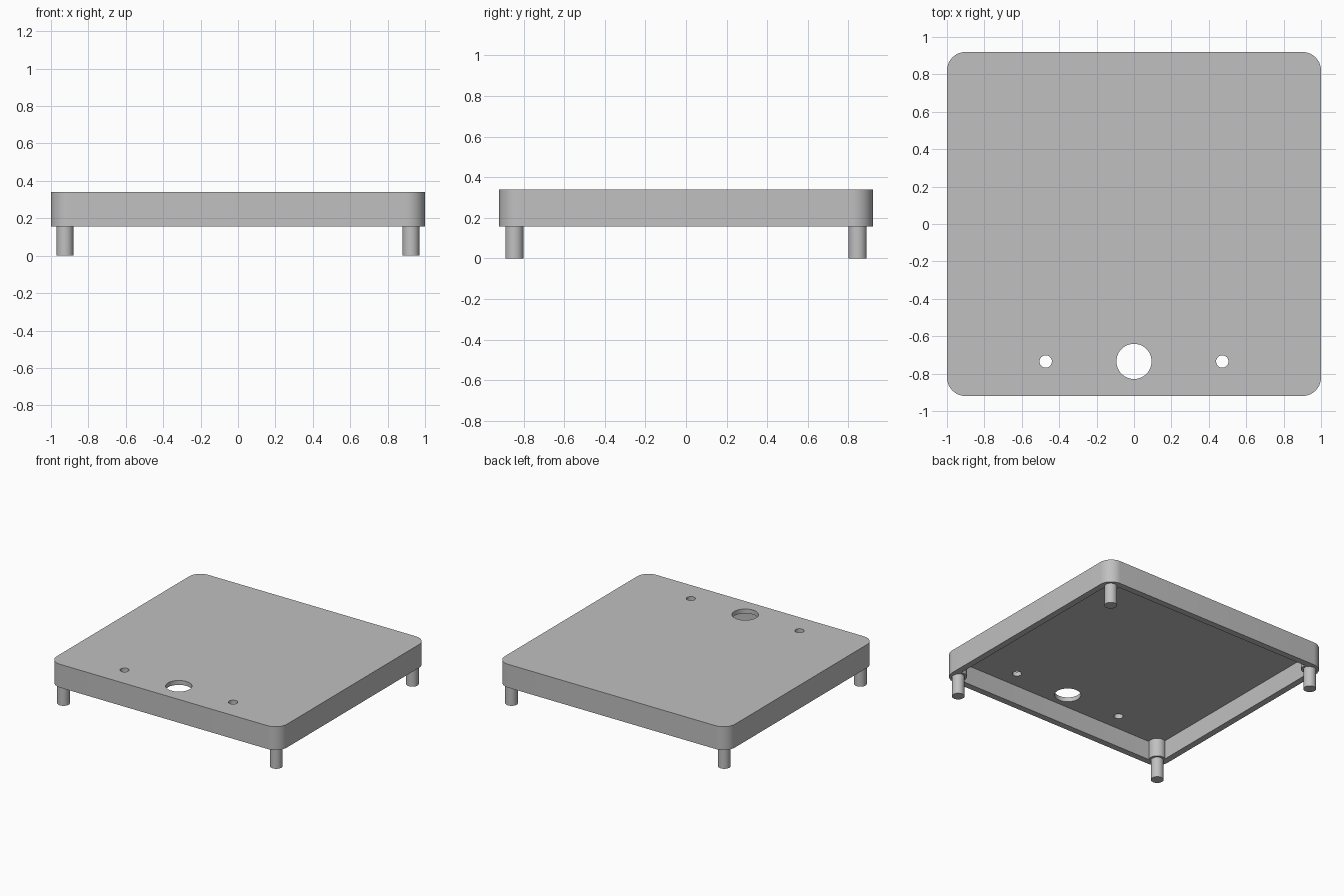
import bpy
import bmesh
from math import cos, sin, pi, radians

cube = bpy.data.objects.get("Cube")
if cube:
    bpy.data.objects.remove(cube, do_unlink=True)

HALF_X, HALF_Y, RADIUS, WALL = 1.0, 0.92, 0.1, 0.05
RIM_Z, CEILING_Z, TOP_Z = 0.157, 0.305, 0.34

grey = bpy.data.materials.new("plain_grey")
grey.use_nodes = True
colour = (0.53, 0.53, 0.53, 1)
grey.diffuse_color = colour
grey.node_tree.nodes["Principled BSDF"].inputs["Base Color"].default_value = colour


def rounded_rect(hx, hy, r, steps=12):
    centres = [(hx - r, hy - r), (r - hx, hy - r), (r - hx, r - hy), (hx - r, r - hy)]
    return [(cx + r * cos(a), cy + r * sin(a))
            for q, (cx, cy) in enumerate(centres)
            for a in [(q + i / steps) * pi / 2 for i in range(steps + 1)]]


def circle(x, y, r, steps=48):
    return [(x + r * cos(2 * pi * i / steps), y + r * sin(2 * pi * i / steps))
            for i in range(steps)]


def prism(name, outline, z0, z1):
    bm = bmesh.new()
    face = bm.faces.new([bm.verts.new((x, y, z0)) for x, y in outline])
    top = bmesh.ops.extrude_face_region(bm, geom=[face])["geom"]
    bmesh.ops.translate(bm, vec=(0, 0, z1 - z0),
                        verts=[v for v in top if isinstance(v, bmesh.types.BMVert)])
    bmesh.ops.recalc_face_normals(bm, faces=bm.faces)
    mesh = bpy.data.meshes.new(name)
    bm.to_mesh(mesh)
    bm.free()
    mesh.materials.append(grey)
    obj = bpy.data.objects.new(name, mesh)
    bpy.context.collection.objects.link(obj)
    return obj


def smooth(obj):
    bpy.ops.object.select_all(action="DESELECT")
    obj.select_set(True)
    bpy.context.view_layer.objects.active = obj
    bpy.ops.object.shade_smooth_by_angle(angle=radians(35))


def cut(body, cutter):
    mod = body.modifiers.new(cutter.name, "BOOLEAN")
    mod.operation = "DIFFERENCE"
    mod.solver = "EXACT"
    mod.object = cutter
    bpy.context.view_layer.objects.active = body
    bpy.ops.object.modifier_apply(modifier=mod.name)
    bpy.data.objects.remove(cutter, do_unlink=True)


# Shallow lid, open underneath
lid = prism("lid_shell", rounded_rect(HALF_X, HALF_Y, RADIUS), RIM_Z, TOP_Z)
cavity = rounded_rect(HALF_X - WALL, HALF_Y - WALL, RADIUS - WALL)
cut(lid, prism("cavity_cutter", cavity, RIM_Z - 0.1, CEILING_Z))

# One large hole between two small ones
for x, r in ((-0.472, 0.033), (0, 0.094), (0.472, 0.033)):
    cut(lid, prism("hole_cutter", circle(x, -0.735, r), RIM_Z, TOP_Z + 0.1))
smooth(lid)

# Corner posts: wide boss inside the lid, narrower leg below
for side_y, row in ((-1, "front"), (1, "back")):
    for side_x, side in ((-1, "right"), (1, "left")):
        x, y = 0.925 * side_x, 0.845 * side_y
        smooth(prism(f"{row}_{side}_boss", circle(x, y, 0.062), RIM_Z + 0.004, CEILING_Z + 0.01))
        smooth(prism(f"{row}_{side}_leg", circle(x, y, 0.045), 0, RIM_Z + 0.02))
